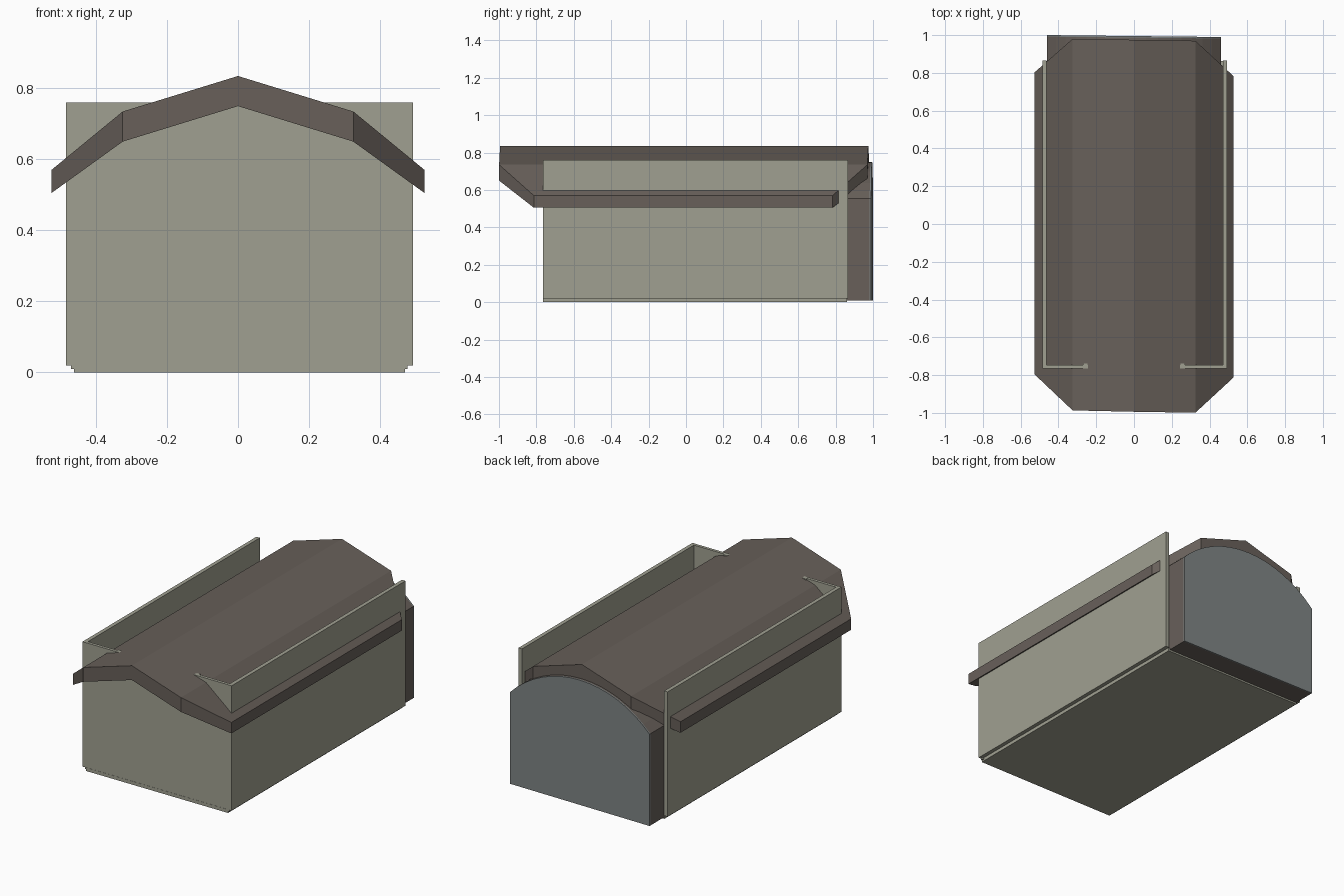
import bpy, bmesh, math

if "Cube" in bpy.data.objects:
    bpy.data.objects.remove(bpy.data.objects["Cube"])


def material(name, rgb):
    m = bpy.data.materials.new(name)
    m.diffuse_color = (*rgb, 1)
    m.use_nodes = True
    m.node_tree.nodes["Principled BSDF"].inputs["Base Color"].default_value = m.diffuse_color
    return m


WALL = material("olive grey wall", (0.352, 0.352, 0.283))
ROOF = material("dark brown roof", (0.138, 0.117, 0.102))
GREY = material("slate grey panel", (0.212, 0.231, 0.231))


def finish(name, bm, mat):
    bmesh.ops.recalc_face_normals(bm, faces=bm.faces)
    me = bpy.data.meshes.new(name)
    bm.to_mesh(me)
    bm.free()
    me.materials.append(mat)
    ob = bpy.data.objects.new(name, me)
    bpy.context.collection.objects.link(ob)
    return ob


def box(name, x, y, z, mat):
    bm = bmesh.new()
    bmesh.ops.create_cube(bm, size=1)
    for v in bm.verts:
        v.co = [(a + b) / 2 + c * (b - a) for (a, b), c in zip((x, y, z), v.co)]
    return finish(name, bm, mat)


def prism(name, outline, y0, y1, mat, shear):
    # extrude an x/z outline along y, slightly skewed
    bm = bmesh.new()
    ends = [[bm.verts.new((x, y + shear * x, z)) for x, z in outline] for y in (y0, y1)]
    bm.faces.new(ends[0])
    bm.faces.new(ends[1])
    n = len(outline)
    for i in range(n):
        j = (i + 1) % n
        bm.faces.new((ends[0][i], ends[0][j], ends[1][j], ends[1][i]))
    return finish(name, bm, mat)


# floor and walls
box("floor", (-0.462, 0.47), (-0.765, 0.862), (0, 0.02), WALL)
box("left_wall", (-0.485, -0.462), (-0.765, 0.865), (0.02, 0.76), WALL)
box("right_wall", (0.47, 0.493), (-0.765, 0.865), (0.02, 0.76), WALL)
box("front_wall", (-0.47, 0.478), (-0.764, -0.746), (0.01, 0.76), WALL)
for side, x in (("left", -0.258), ("right", 0.258)):
    box(side + "_door_post", (x - 0.012, x + 0.012), (-0.764, -0.738), (0.02, 0.76), WALL)

# bent roof shell with clipped corners: x, top z, bottom z, front y, back y
bm = bmesh.new()
rows = []
for x, top, low, y0, y1 in ((-0.526, 0.57, 0.505, -0.805, 0.795),
                            (-0.325, 0.735, 0.65, -0.992, 0.975),
                            (0, 0.835, 0.75, -0.994, 0.975),
                            (0.325, 0.735, 0.65, -0.994, 0.975),
                            (0.526, 0.57, 0.505, -0.805, 0.792)):
    s = -0.016 * x
    rows.append([bm.verts.new((x, y + s, z)) for y, z in
                 ((y0, low), (y1, low), (y1, top), (y0, top))])
for a, b in zip(rows, rows[1:]):
    for i in range(4):
        j = (i + 1) % 4
        bm.faces.new((a[i], a[j], b[j], b[i]))
bm.faces.new(rows[0])
bm.faces.new(rows[-1])
finish("roof", bm, ROOF)

# arched inner body that sticks out at the back, with its grey end panel
R = 0.64
half = math.asin(0.461 / R)
arch = [(-0.461, 0.01)]
for i in range(17):
    a = -half + 2 * half * i / 16
    arch.append((R * math.sin(a), 0.75 - R + R * math.cos(a)))
arch.append((0.461, 0.01))
prism("inner_body", arch, -0.73, 0.987, ROOF, -0.011)
prism("back_panel", arch, 0.987, 0.995, GREY, -0.011)
